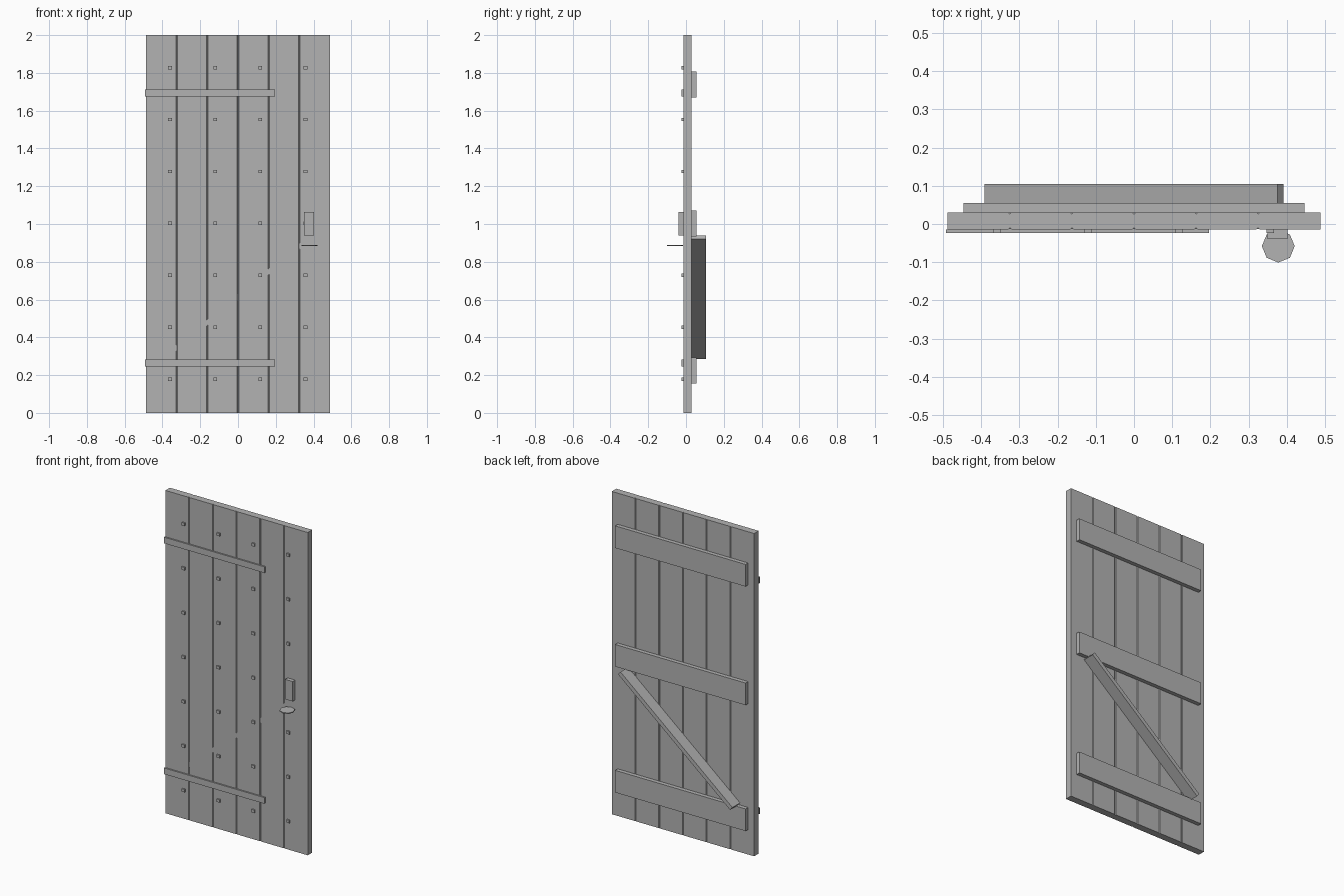
import bpy
import bmesh
import math

cube = bpy.data.objects.get("Cube")
if cube:
    bpy.data.objects.remove(cube, do_unlink=True)

grey = bpy.data.materials.new("plain grey")
grey.use_nodes = True
grey.diffuse_color = (0.45, 0.45, 0.45, 1)
grey.node_tree.nodes["Principled BSDF"].inputs["Base Color"].default_value = grey.diffuse_color


def add_object(name, bm):
    bmesh.ops.recalc_face_normals(bm, faces=bm.faces)
    mesh = bpy.data.meshes.new(name)
    bm.to_mesh(mesh)
    bm.free()
    mesh.materials.append(grey)
    obj = bpy.data.objects.new(name, mesh)
    bpy.context.collection.objects.link(obj)
    return obj


def prism(name, outline, z0, z1):
    """Extrude an xy outline from z0 to z1."""
    bm = bmesh.new()
    base = bm.faces.new([bm.verts.new((x, y, z0)) for x, y in outline])
    top = bmesh.ops.extrude_face_region(bm, geom=[base])["geom"]
    verts = [v for v in top if isinstance(v, bmesh.types.BMVert)]
    bmesh.ops.translate(bm, verts=verts, vec=(0, 0, z1 - z0))
    return add_object(name, bm)


def box(name, x0, x1, y0, y1, z0, z1):
    return prism(name, [(x0, y0), (x1, y0), (x1, y1), (x0, y1)], z0, z1)


FRONT, BACK, HALF = -0.014, 0.03, 0.488

# Six planks, chamfered only along the seams
width = 2 * HALF / 6
for i in range(6):
    x0, x1 = -HALF + i * width, -HALF + (i + 1) * width
    a = 0.004 if i > 0 else 0
    b = 0.004 if i < 5 else 0
    outline = [(x0 + a, FRONT), (x1 - b, FRONT)]
    outline += [(x1, FRONT + b), (x1, BACK - b)] if b else []
    outline += [(x1 - b, BACK), (x0 + a, BACK)]
    outline += [(x0, BACK - a), (x0, FRONT + a)] if a else []
    prism(f"plank_{i + 1}", outline, 0, 2)

# Back rails
for name, z0 in (("lower", 0.155), ("middle", 0.935), ("upper", 1.67)):
    box(f"{name}_rail", -0.447, 0.447, BACK, 0.055, z0, z0 + 0.137)

# Diagonal brace on edge, sunk into the planks
brace = box("diagonal_brace", -0.498, 0.498, -0.013, 0.105, -0.0125, 0.0125)
brace.location = (0, 0, 0.613)
brace.rotation_euler = (0, -math.radians(39.6), 0)

# Hinge straps
for name, z0 in (("lower", 0.245), ("upper", 1.675)):
    box(f"{name}_hinge_strap", -0.492, 0.197, -0.023, FRONT, z0, z0 + 0.038)

# Nail heads
for row in range(7):
    for col in range(4):
        x, z = -0.36 + col * 0.239, 0.178 + row * 0.275
        box(f"nail_{row + 1}_{col + 1}", x - 0.01, x + 0.01, -0.023, FRONT, z - 0.009, z + 0.009)

# Latch plate and flat octagonal handle
box("latch_plate", 0.35, 0.402, -0.039, FRONT, 0.94, 1.063)
octagon = [(0.378 + 0.043 * math.cos(k * math.pi / 4), -0.058 + 0.043 * math.sin(k * math.pi / 4))
           for k in range(8)]
prism("handle", octagon, 0.883, 0.889)
